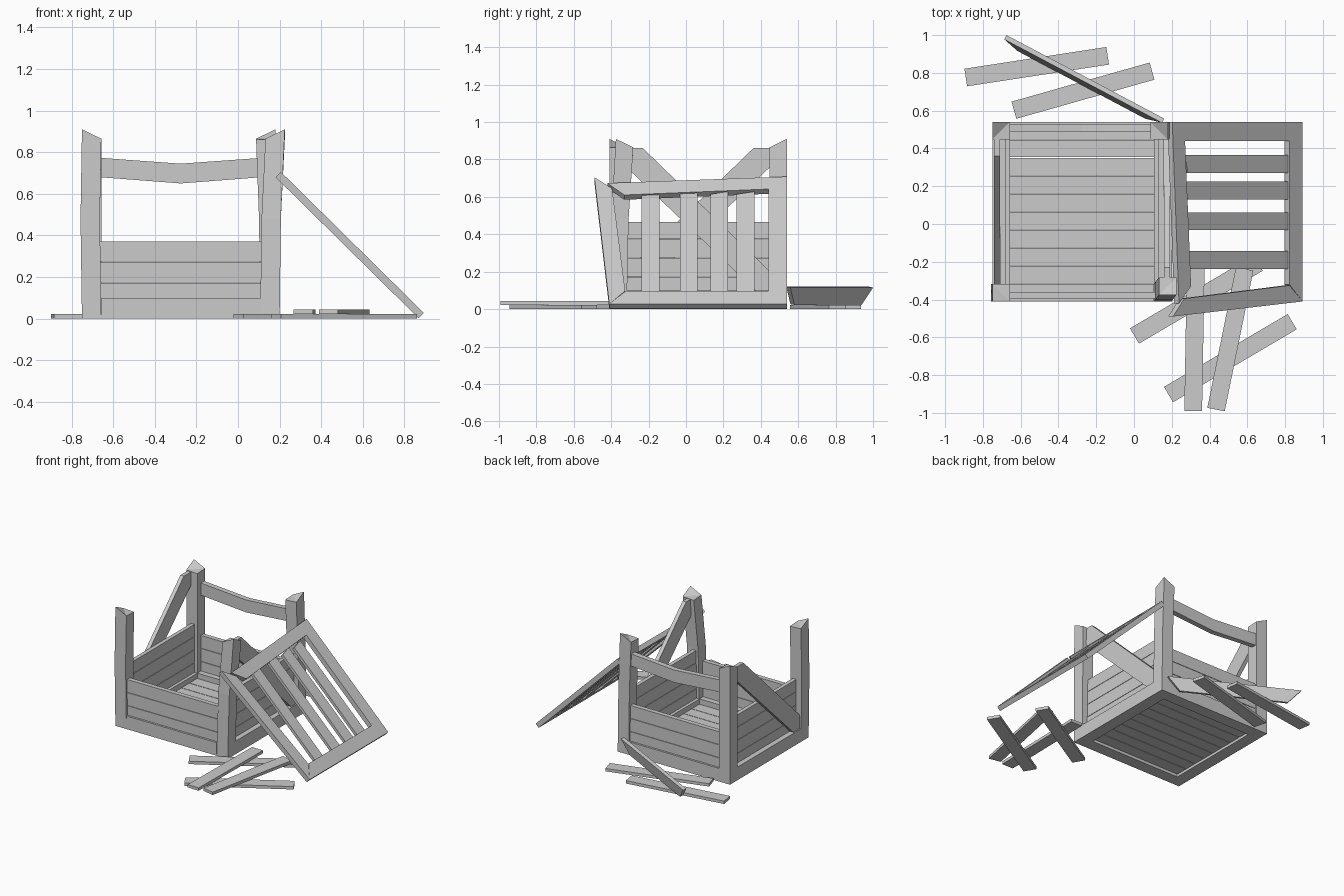
import bpy, bmesh
from math import cos, sin, radians
from mathutils import Vector

if "Cube" in bpy.data.objects:
    bpy.data.objects.remove(bpy.data.objects["Cube"])


def solid(name, a, b):
    """Closed solid joining two matching point loops."""
    bm = bmesh.new()
    va = [bm.verts.new(p) for p in a]
    vb = [bm.verts.new(p) for p in b]
    n = len(va)
    bm.faces.new(va[::-1])
    bm.faces.new(vb)
    for i in range(n):
        j = (i + 1) % n
        bm.faces.new((va[i], va[j], vb[j], vb[i]))
    bmesh.ops.recalc_face_normals(bm, faces=bm.faces)
    return finish(name, bm)


def finish(name, bm):
    me = bpy.data.meshes.new(name)
    bm.to_mesh(me)
    bm.free()
    ob = bpy.data.objects.new(name, me)
    bpy.context.collection.objects.link(ob)
    return ob


def box(name, x0, x1, y0, y1, z0, z1):
    q = [(x0, y0), (x1, y0), (x1, y1), (x0, y1)]
    return solid(name, [(x, y, z0) for x, y in q], [(x, y, z1) for x, y in q])


X0, X1, Y0, Y1, W = -0.75, 0.20, -0.41, 0.54, 0.093


def post(name, sx, sy, mid, top):
    """Corner post: slightly bent, outer top corner raised."""
    ox, oy = (X0 if sx < 0 else X1), (Y0 if sy < 0 else Y1)
    ix, iy = ox - sx * W, oy - sy * W
    q = [(ox, oy), (ix, oy), (ix, iy), (ox, iy)]
    bm = bmesh.new()
    rings = []
    for (dx, dy), zs in (((0, 0), [0] * 4), (mid, [0.48] * 4),
                         (top, [0.91, 0.865, 0.86, 0.865])):
        rings.append([bm.verts.new((x + dx, y + dy, z)) for (x, y), z in zip(q, zs)])
    bm.faces.new(rings[0])
    for a, b in zip(rings, rings[1:]):
        for i in range(4):
            j = (i + 1) % 4
            bm.faces.new((a[i], a[j], b[j], b[i]))
    t = rings[2]
    bm.faces.new((t[0], t[1], t[3]))
    bm.faces.new((t[1], t[2], t[3]))
    bmesh.ops.recalc_face_normals(bm, faces=bm.faces)
    finish(name, bm)


post("post_front_left", -1, -1, (-0.007, 0), (0, 0))
post("post_back_left", -1, 1, (0, 0), (0, 0))
post("post_back_right", 1, 1, (-0.006, 0), (-0.02, 0))
post("post_front_right", 1, -1, (0.006, 0.01), (0.025, 0.035))

# Base frame and floor
xi0, xi1, yi0, yi1 = X0 + W, X1 - W, Y0 + W, Y1 - W
box("base_front", xi0, xi1, Y0, yi0, 0, 0.10)
box("base_back", xi0, xi1, yi1, Y1, 0, 0.10)
box("base_left", X0, xi0, yi0, yi1, 0, 0.10)
box("base_right", xi1, X1, yi0, yi1, 0, 0.10)
step = (yi1 - yi0) / 8
for i in range(8):
    y = yi0 + i * step
    box("floor_plank", xi0, xi1, y + 0.002, y + step - 0.002, 0.02, 0.06)

# Plank walls: three boards front and back, four on the sides
levels = [0.10, 0.175, 0.275, 0.375, 0.47]
for k, (z0, z1) in enumerate(zip(levels, levels[1:])):
    z1 -= 0.003
    if k < 3:
        box("front_plank", xi0 - 0.01, xi1 + 0.01, Y0 + 0.015, Y0 + 0.05, z0, z1)
        box("back_plank", xi0 - 0.01, xi1 + 0.01, Y1 - 0.05, Y1 - 0.015, z0, z1)
    box("left_plank", X0 + 0.04, X0 + 0.07, yi0 - 0.01, yi1 + 0.01, z0, z1)
    box("right_plank", X1 - 0.07, X1 - 0.04, yi0 - 0.01, yi1 + 0.01, z0, z1)

# Diagonal side braces
brace = [(0.36, 0.86), (0.45, 0.86), (0.45, 0.76), (-0.24, 0.10), (-0.32, 0.10), (-0.32, 0.20)]
solid("left_brace", [(X0 + 0.01, y, z) for y, z in brace],
      [(X0 + 0.04, y, z) for y, z in brace])
flip = [(0.13 - y, z) for y, z in brace]
solid("right_brace", [(X1 - 0.04, y, z) for y, z in flip],
      [(X1 - 0.01, y, z) for y, z in flip])

# Sagging back rail
rail = [(-0.665, 0.68), (-0.275, 0.65), (0.115, 0.68), (0.115, 0.773), (-0.275, 0.745), (-0.665, 0.773)]
solid("back_rail", [(x, Y1 - 0.05, z) for x, z in rail],
      [(x, Y1 - 0.01, z) for x, z in rail])


# Leaning slatted gate, laid out as (y, distance up the slope)
def gate(name, pts, n0=0.0, n1=0.036):
    def at(y, u, n):
        return (0.868 - 0.712 * u + 0.702 * n, y, 0.002 + 0.702 * u + 0.712 * n)
    solid(name, [at(y, u, n0) for y, u in pts], [at(y, u, n1) for y, u in pts])


gate("gate_bottom", [(-0.41, 0), (0.54, 0), (0.44, 0.10), (-0.32, 0.10)])
gate("gate_right_stile", [(0.54, 0), (0.54, 0.97), (0.44, 0.875), (0.44, 0.10)])
gate("gate_left_stile", [(-0.41, 0), (-0.325, 0.10), (-0.395, 0.88), (-0.49, 0.965)])
gate("gate_top", [(-0.42, 0.92), (-0.33, 0.83), (0.44, 0.875), (0.54, 0.97)])
for y in (-0.19, 0.015, 0.178, 0.318):
    gate("gate_slat", [(y - 0.047, 0.095), (y + 0.047, 0.095), (y + 0.047, 0.865), (y - 0.047, 0.845)],
         0.005, 0.027)

# Fallen boards: centre x, centre y, angle, bottom z
for cx, cy, deg, z in ((-0.515, 0.833, 8.7, 0), (-0.27, 0.706, 15.8, 0),
                       (0.33, -0.40, 30.5, 0), (0.51, -0.71, 30.5, 0),
                       (0.32, -0.61, 89, 0.022), (0.51, -0.61, 78.5, 0.022)):
    c, s = cos(radians(deg)), sin(radians(deg))
    q = [(cx + c * l - s * w, cy + s * l + c * w)
         for l, w in ((-0.38, -0.047), (0.38, -0.047), (0.38, 0.047), (-0.38, 0.047))]
    solid("fallen_board", [(x, y, z) for x, y in q], [(x, y, z + 0.022) for x, y in q])

# Mitred board resting on edge behind the crate
outer = [Vector(p) for p in ((-0.675, 1.0, 0.115), (0.16, 0.558, 0.115),
                             (0.07, 0.58, 0.022), (-0.605, 0.938, 0.022))]
off = Vector((-0.012, -0.022, 0.005))
solid("fallen_frame_board", outer, [p + off for p in outer])
